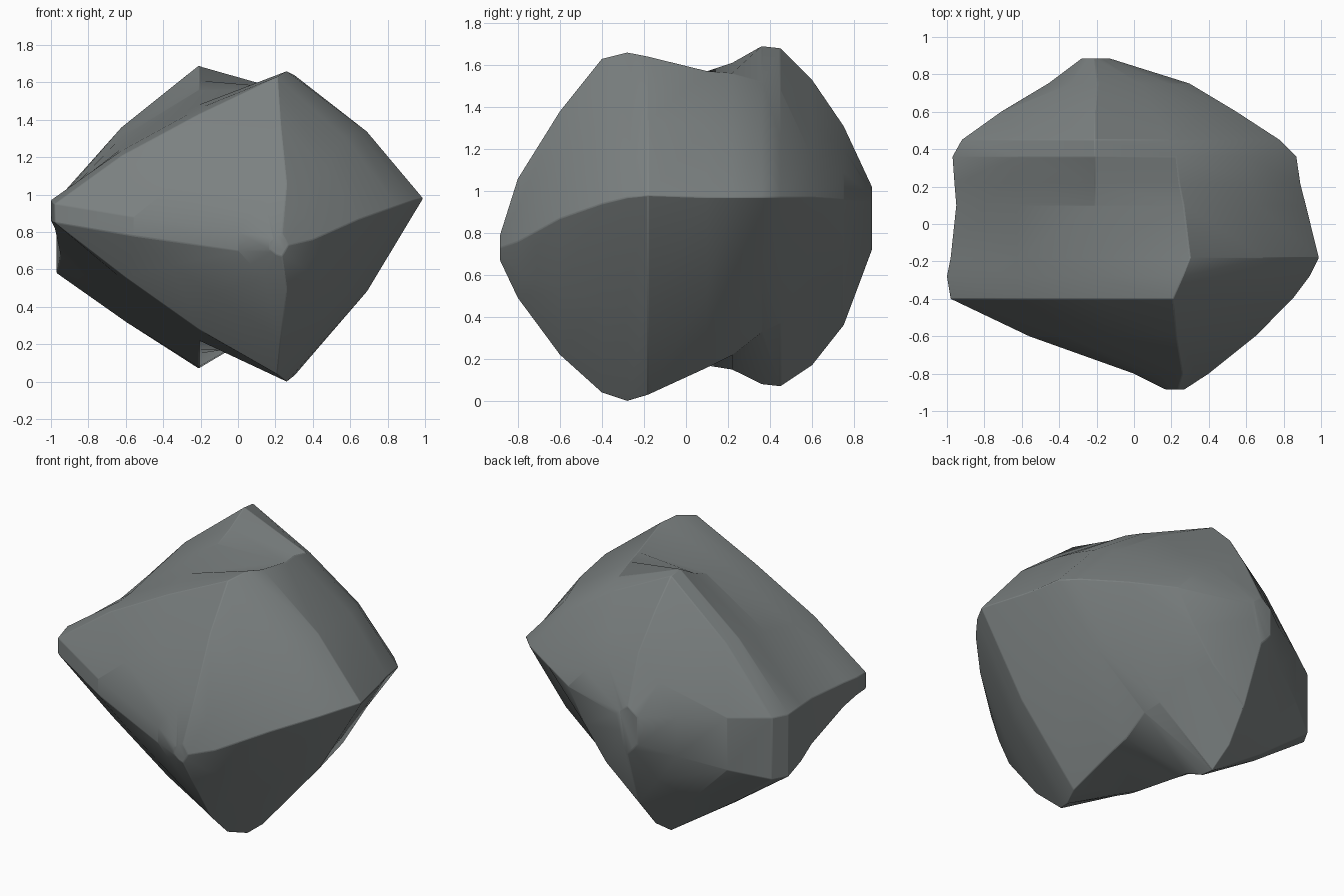
import bpy, bmesh, math
from mathutils import Vector

# Two ridges run front to back, at these x positions
RIDGE_A, RIDGE_B = -0.21, 0.30

# Cross-sections from front to back:
# y, left x, left upper z, left lower z, right x, z,
# ridge A top z, ridge B top z, ridge A bottom z, ridge B bottom z, flank bulge
sections = [
    (-0.885, 0.17, 0.75, 0.71, 0.27, 0.73, 0.78, 0.79, 0.68, 0.67, 1.0),
    (-0.80, 0.00, 0.80, 0.70, 0.40, 0.76, 0.98, 1.06, 0.56, 0.49, 1.06),
    (-0.60, -0.56, 0.88, 0.78, 0.65, 0.87, 1.16, 1.38, 0.47, 0.22, 1.07),
    (-0.40, -0.98, 0.95, 0.85, 0.85, 0.94, 1.43, 1.63, 0.28, 0.04, 1.06),
    (-0.28, -1.00, 0.97, 0.86, 0.94, 0.97, 1.46, 1.66, 0.24, 0.00, 1.05),
    (-0.18, -0.98, 0.97, 0.82, 0.99, 0.98, 1.48, 1.64, 0.22, 0.03, 1.06),
    (0.10, -0.95, 0.97, 0.68, 0.92, 0.97, 1.56, 1.57, 0.17, 0.16, 1.10),
    (0.22, -0.96, 0.97, 0.62, 0.89, 0.97, 1.61, 1.56, 0.15, 0.22, 1.09),
    (0.36, -0.97, 0.97, 0.58, 0.87, 0.97, 1.69, 1.52, 0.08, 0.33, 1.07),
    (0.45, -0.92, 0.97, 0.58, 0.78, 0.97, 1.68, 1.48, 0.07, 0.37, 1.07),
    (0.60, -0.71, 0.97, 0.64, 0.55, 0.97, 1.53, 1.32, 0.17, 0.54, 1.06),
    (0.75, -0.46, 0.97, 0.72, 0.30, 0.96, 1.31, 1.20, 0.36, 0.55, 1.05),
    (0.885, -0.28, 0.97, 0.80, -0.13, 0.95, 1.02, 1.00, 0.72, 0.76, 1.0),
]


def ring(s):
    """Closed outline with slightly bulging flanks."""
    y, lx, lu, ll, rx, rz, ta, tb, ba, bb, bulge = s
    xa = max(RIDGE_A, lx + 0.35 * (rx - lx))
    xb = min(RIDGE_B, lx + 0.65 * (rx - lx))
    corners = [Vector((x, y, z)) for x, z in
               ((lx, lu), (lx, ll), (xa, ba), (xb, bb), (rx, rz), (xb, tb), (xa, ta))]
    centre = sum(corners, Vector()) / 7
    pts = []
    for i, p in enumerate(corners):
        pts.append(p)
        if i in (1, 3, 4, 6):
            mid = (p + corners[(i + 1) % 7]) / 2
            pts.append(centre + (mid - centre) * (1.02 if i == 1 else bulge))
    return pts


# Rock body: skin the outlines and cap both ends
bm = bmesh.new()
rings = [[bm.verts.new(p) for p in ring(s)] for s in sections]
n = len(rings[0])
for a, b in zip(rings, rings[1:]):
    for i in range(n):
        j = (i + 1) % n
        bm.faces.new((a[i], a[j], b[j], b[i]))
bm.faces.new(rings[0])
bm.faces.new(rings[-1])
bmesh.ops.recalc_face_normals(bm, faces=bm.faces)
mesh = bpy.data.meshes.new("rock")
bm.to_mesh(mesh)
bm.free()
rock = bpy.data.objects.new("rock", mesh)
bpy.context.collection.objects.link(rock)

# Worn edges
bevel = rock.modifiers.new("worn_edges", 'BEVEL')
bevel.width = 0.012
bevel.segments = 2
bevel.limit_method = 'ANGLE'
bevel.angle_limit = math.radians(25)

# Blue-grey stone
stone = bpy.data.materials.new("stone")
stone.diffuse_color = (0.20, 0.22, 0.22, 1)
mesh.materials.append(stone)

bpy.context.view_layer.objects.active = rock
rock.select_set(True)
bpy.ops.object.shade_smooth_by_angle(angle=math.radians(25))
